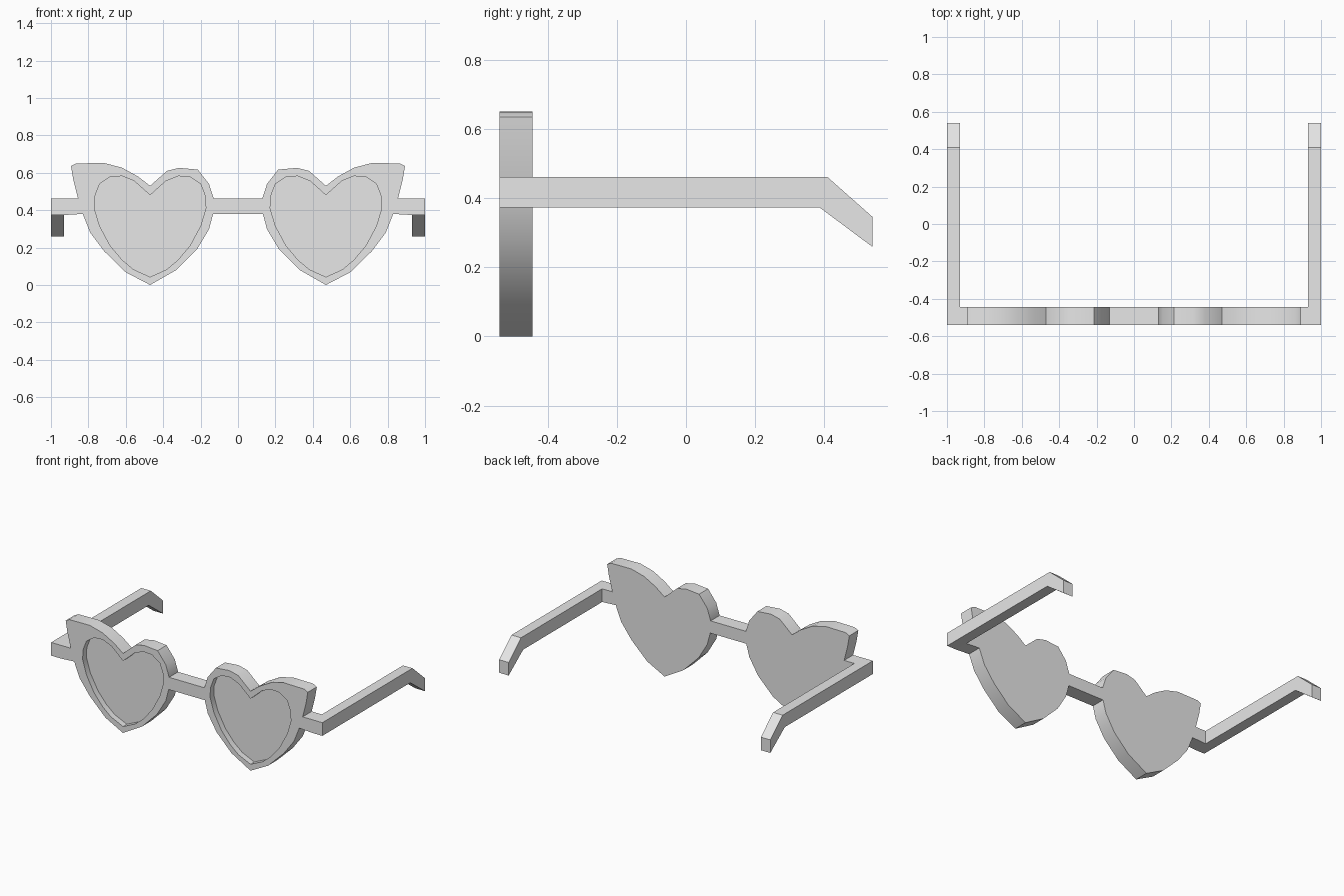
import bpy
import bmesh
from math import radians

cube = bpy.data.objects.get("Cube")
if cube:
    bpy.data.objects.remove(cube, do_unlink=True)

GREY = (0.8, 0.8, 0.8, 1.0)
grey = bpy.data.materials.new("plain_grey")
grey.use_nodes = True
grey.diffuse_color = GREY
grey.node_tree.nodes["Principled BSDF"].inputs["Base Color"].default_value = GREY

FRONT, BACK = -0.54, -0.445
RECESS = 0.04


def add_object(name, bm, mirror=True):
    """Finish a mesh, and mirror it to the other side if asked."""
    bmesh.ops.recalc_face_normals(bm, faces=bm.faces)
    mesh = bpy.data.meshes.new(name)
    bm.to_mesh(mesh)
    bm.free()
    mesh.materials.append(grey)
    obj = bpy.data.objects.new(name, mesh)
    bpy.context.collection.objects.link(obj)
    if mirror:
        mod = obj.modifiers.new("mirror", "MIRROR")
        mod.use_mirror_merge = False
    return obj


def ring(bm, points, y):
    return [bm.verts.new((x, y, z)) for x, z in points]


def wall(bm, a, b):
    for i in range(len(a)):
        j = (i + 1) % len(a)
        bm.faces.new((a[i], a[j], b[j], b[i]))


def loop_edges(bm, loop):
    return [bm.edges.get((v, loop[(i + 1) % len(loop)])) for i, v in enumerate(loop)]


def prism(name, points, y0, y1, mirror=True):
    """Extrude an x-z outline along y."""
    bm = bmesh.new()
    a, b = ring(bm, points, y0), ring(bm, points, y1)
    wall(bm, a, b)
    bm.faces.new(a)
    bm.faces.new(b)
    return add_object(name, bm, mirror)


# Winged heart outline, from the cleft round the nose side, tip and outer wing
outer = [(.47, .53), (.38, .61), (.315, .626), (.215, .617), (.155, .54),
         (.13, .462), (.133, .38), (.155, .298), (.22, .19), (.33, .08),
         (.47, 0), (.60, .068), (.715, .18), (.79, .28), (.83, .38),
         (.855, .462), (.88, .56), (.893, .636), (.865, .65), (.715, .652),
         (.62, .627), (.535, .58)]

# Symmetrical heart opening
half = [(.085, .556), (.15, .582), (.213, .578), (.27, .54), (.295, .475),
        (.298, .41), (.27, .316), (.213, .21), (.15, .135), (.09, .084)]
inner = ([(.47, .48)] + [(.47 - dx, z) for dx, z in half]
         + [(.47, .043)] + [(.47 + dx, z) for dx, z in reversed(half)])

# Heart frame with a closed back and a recess in front
bm = bmesh.new()
outer_front, outer_back = ring(bm, outer, FRONT), ring(bm, outer, BACK)
inner_front, inner_back = ring(bm, inner, FRONT), ring(bm, inner, FRONT + RECESS)
wall(bm, outer_front, outer_back)
wall(bm, inner_front, inner_back)
bm.faces.new(outer_back)
rim = loop_edges(bm, outer_front) + loop_edges(bm, inner_front)
bmesh.ops.triangle_fill(bm, edges=rim, use_beauty=True)
bm.faces.new(inner_back)
frame = add_object("heart_frame_with_lens", bm)
bpy.ops.object.select_all(action="DESELECT")
frame.select_set(True)
bpy.context.view_layer.objects.active = frame
bpy.ops.object.shade_smooth_by_angle(angle=radians(32))

# Nose bridge between the hearts
prism("nose_bridge", [(-.13, .462), (.13, .462), (.133, .38), (-.133, .38)],
      FRONT, BACK, mirror=False)

# Short hinge from the heart to the temple arm
prism("hinge", [(.83, .38), (.855, .462), (.93, .462), (.93, .374)], FRONT, BACK)

# Temple arm with a bent ear end, profile in y-z
profile = [(FRONT, .374), (FRONT, .462), (.41, .462), (.54, .347), (.54, .26), (.387, .374)]
bm = bmesh.new()
inside = [bm.verts.new((.93, y, z)) for y, z in profile]
outside = [bm.verts.new((1, y, z)) for y, z in profile]
wall(bm, inside, outside)
bm.faces.new(inside)
bm.faces.new(outside)
add_object("temple_arm", bm)
